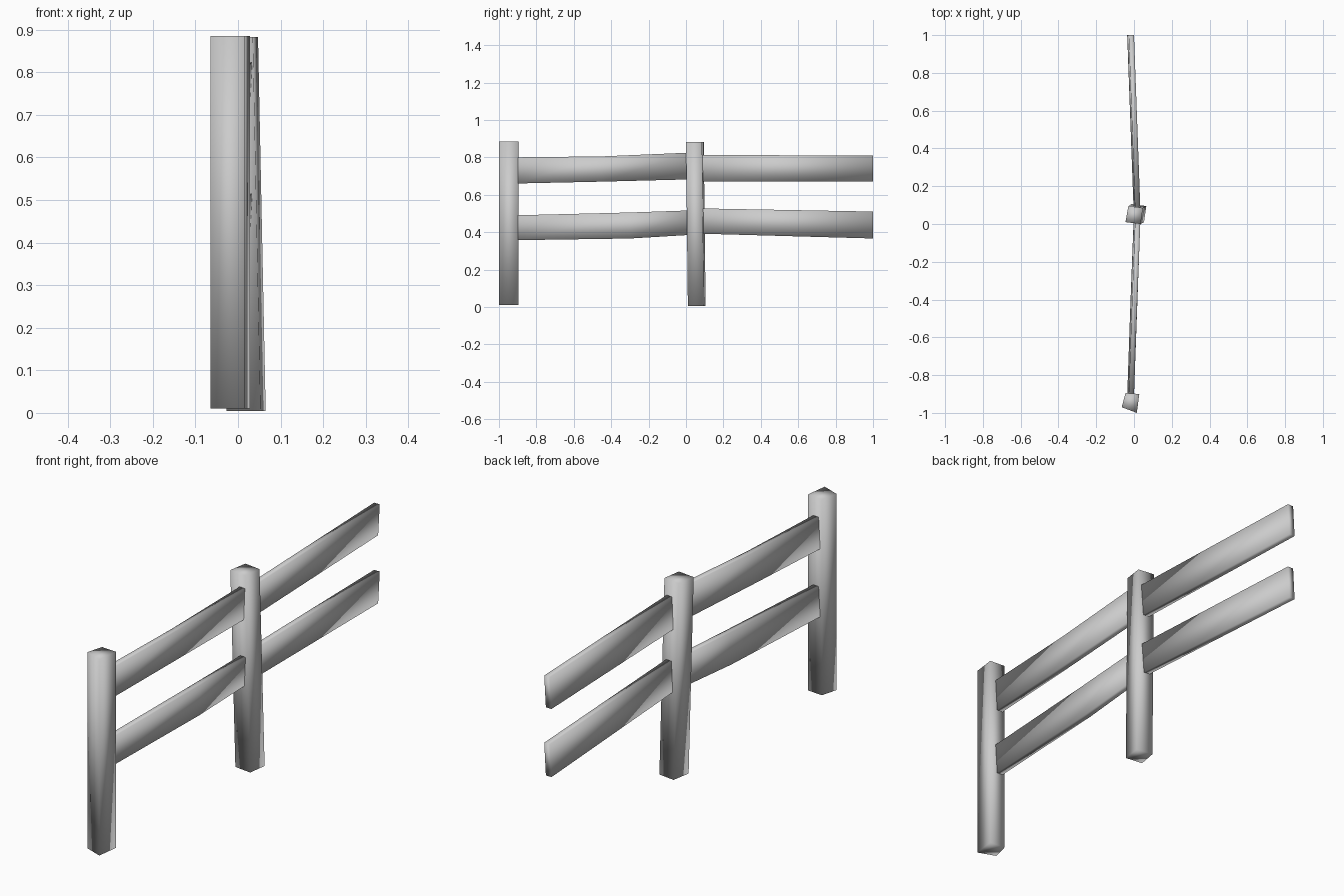
import bpy
import bmesh

cube = bpy.data.objects.get("Cube")
if cube:
    bpy.data.objects.remove(cube, do_unlink=True)

grey = bpy.data.materials.new("plain_grey")
grey.use_nodes = True
colour = (0.6, 0.6, 0.6, 1)
grey.diffuse_color = colour
grey.node_tree.nodes["Principled BSDF"].inputs["Base Color"].default_value = colour


def loft(name, rings):
    """Skin matching four-cornered rings into a closed, smooth-shaded timber."""
    bm = bmesh.new()
    loops = [[bm.verts.new(p) for p in ring] for ring in rings]
    for a, b in zip(loops, loops[1:]):
        for i in range(4):
            j = (i + 1) % 4
            bm.faces.new((a[i], a[j], b[j], b[i]))
    bm.faces.new(loops[0])
    bm.faces.new(loops[-1])
    bmesh.ops.recalc_face_normals(bm, faces=bm.faces[:])
    for face in bm.faces:
        face.smooth = True
    mesh = bpy.data.meshes.new(name)
    bm.to_mesh(mesh)
    bm.free()
    mesh.materials.append(grey)
    obj = bpy.data.objects.new(name, mesh)
    bpy.context.collection.objects.link(obj)


def post(name, corners, lean, bottom, top):
    """Square post whose foot is shifted sideways by the lean."""
    foot = [(x + lean[0], y + lean[1], bottom) for x, y in corners]
    head = [(x, y, top) for x, y in corners]
    loft(name, [foot, head])


def rail(name, stations, half=0.014, tilt=0.004):
    """Thin plank through stations of (y, centre x, low z, high z)."""
    loft(name, [[(x - half - tilt, y, lo), (x + half - tilt, y, lo),
                 (x + half + tilt, y, hi), (x - half + tilt, y, hi)]
                for y, x, lo, hi in stations])


# Posts
post("front_post", [(-0.065, -0.97), (0.015, -1.0), (0.028, -0.9), (-0.045, -0.895)],
     (0, 0), 0.01, 0.885)
post("middle_post", [(-0.045, 0.01), (0.035, 0.0), (0.047, 0.085), (-0.03, 0.095)],
     (0.018, 0.01), 0.005, 0.883)

# Rails between the posts
rail("front_upper_rail", [(-0.91, -0.018, 0.66, 0.8), (-0.45, -0.002, 0.67, 0.805),
                          (0.02, 0.016, 0.682, 0.825)])
rail("front_lower_rail", [(-0.91, -0.018, 0.357, 0.49), (-0.3, 0.004, 0.366, 0.505),
                          (0.02, 0.016, 0.385, 0.516)])

# Free-ended rails behind the middle post
rail("back_upper_rail", [(0.07, 0.016, 0.67, 0.812), (1.0, -0.018, 0.67, 0.81)])
rail("back_lower_rail", [(0.07, 0.016, 0.392, 0.527), (1.0, -0.018, 0.366, 0.51)])
